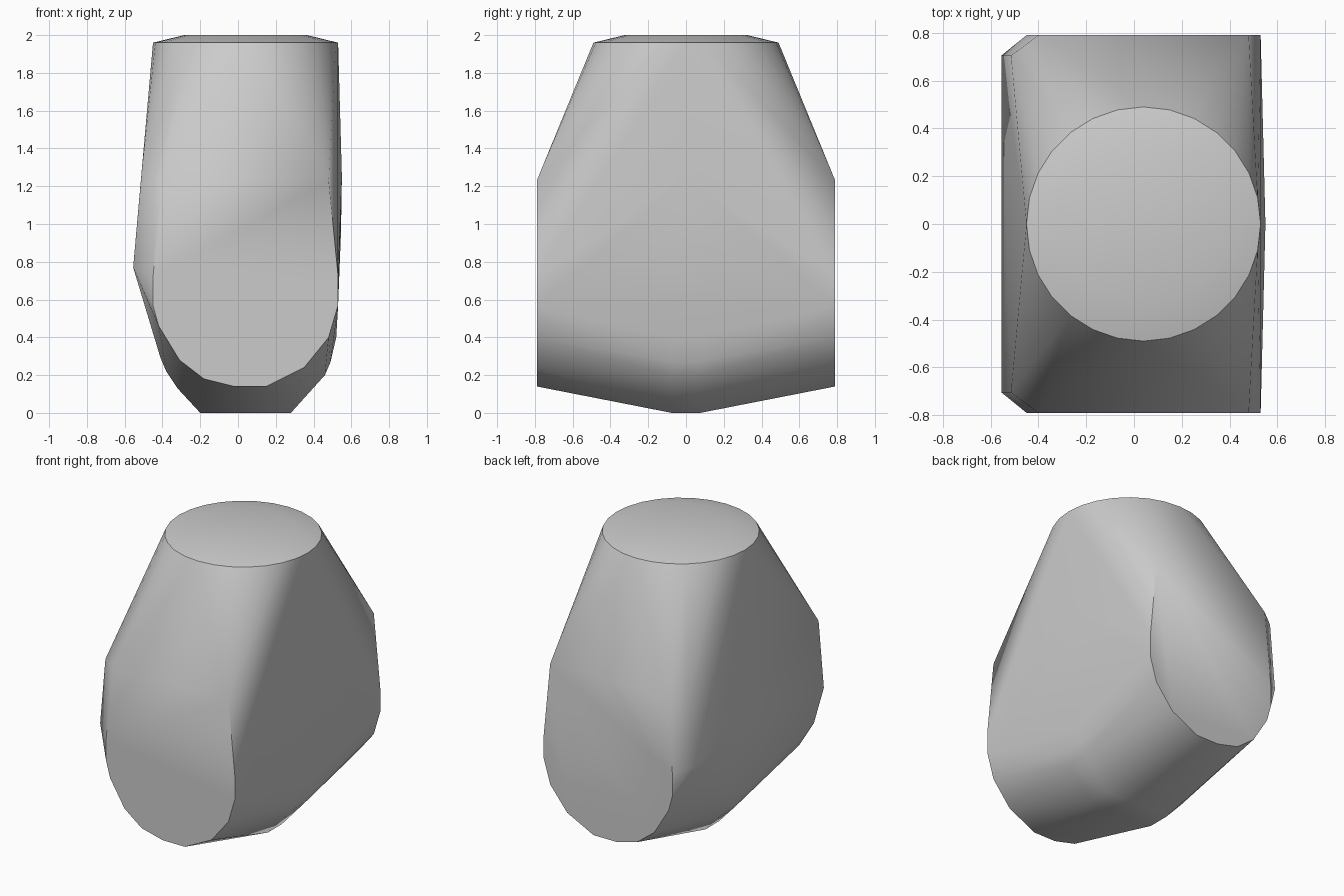
import bpy
import bmesh
import math

default = bpy.data.objects.get("Cube")
if default:
    bpy.data.objects.remove(default, do_unlink=True)

grey = bpy.data.materials.new("plain grey")
grey.use_nodes = True
tone = (0.6, 0.6, 0.6, 1)
grey.diffuse_color = tone
grey.node_tree.nodes["Principled BSDF"].inputs["Base Color"].default_value = tone


def ring(radius, z, count=28):
    """Points of a level circle around the neck axis."""
    return [(0.04 + radius * math.cos(math.tau * i / count),
             radius * math.sin(math.tau * i / count), z) for i in range(count)]


def both_ends(profile, y):
    """An x-z profile repeated at the front and the back."""
    return [(x, side * y, z) for side in (-1, 1) for x, z in profile]


# Flat end plates with a rounded lower edge
end_plate = [(-0.40, 1.23), (0.48, 1.23), (0.53, 0.72), (0.53, 0.57),
             (0.48, 0.40), (0.35, 0.24), (0.15, 0.14), (-0.02, 0.14),
             (-0.18, 0.18), (-0.31, 0.28), (-0.42, 0.46), (-0.45, 0.57),
             (-0.45, 0.72)]
# Bulge along the -x side
side_bulge = [(-0.515, 1.22), (-0.555, 0.77)]
# Keel under the middle
keel = [(-0.20, 0), (-0.32, 0.13), (-0.38, 0.22), (-0.41, 0.29),
        (0.28, 0), (0.46, 0.20), (0.49, 0.27), (0.52, 0.40)]

points = (ring(0.49, 1.96) + ring(0.325, 2.0)
          + both_ends(end_plate, 0.79)
          + both_ends(side_bulge, 0.705)
          + both_ends(keel, 0.075)
          + [(0.545, 0, 0.95), (0.55, 0, 1.25)])

# Wrap the sections in one convex shell
bm = bmesh.new()
for p in points:
    bm.verts.new(p)
hull = bmesh.ops.convex_hull(bm, input=bm.verts[:], use_existing_faces=False)
spare = [g for g in hull["geom_interior"] + hull["geom_unused"]
         if isinstance(g, bmesh.types.BMVert) and not g.link_faces]
bmesh.ops.delete(bm, geom=list(set(spare)), context="VERTS")
bmesh.ops.dissolve_limit(bm, angle_limit=math.radians(0.5),
                         verts=bm.verts[:], edges=bm.edges[:])
bmesh.ops.recalc_face_normals(bm, faces=bm.faces[:])

mesh = bpy.data.meshes.new("convex_shell")
bm.to_mesh(mesh)
bm.free()
mesh.materials.append(grey)
shell = bpy.data.objects.new("convex_shell", mesh)
bpy.context.collection.objects.link(shell)

# Soft shading with crisp plate edges
bpy.ops.object.select_all(action="DESELECT")
shell.select_set(True)
bpy.context.view_layer.objects.active = shell
bpy.ops.object.shade_smooth_by_angle(angle=math.radians(30))
